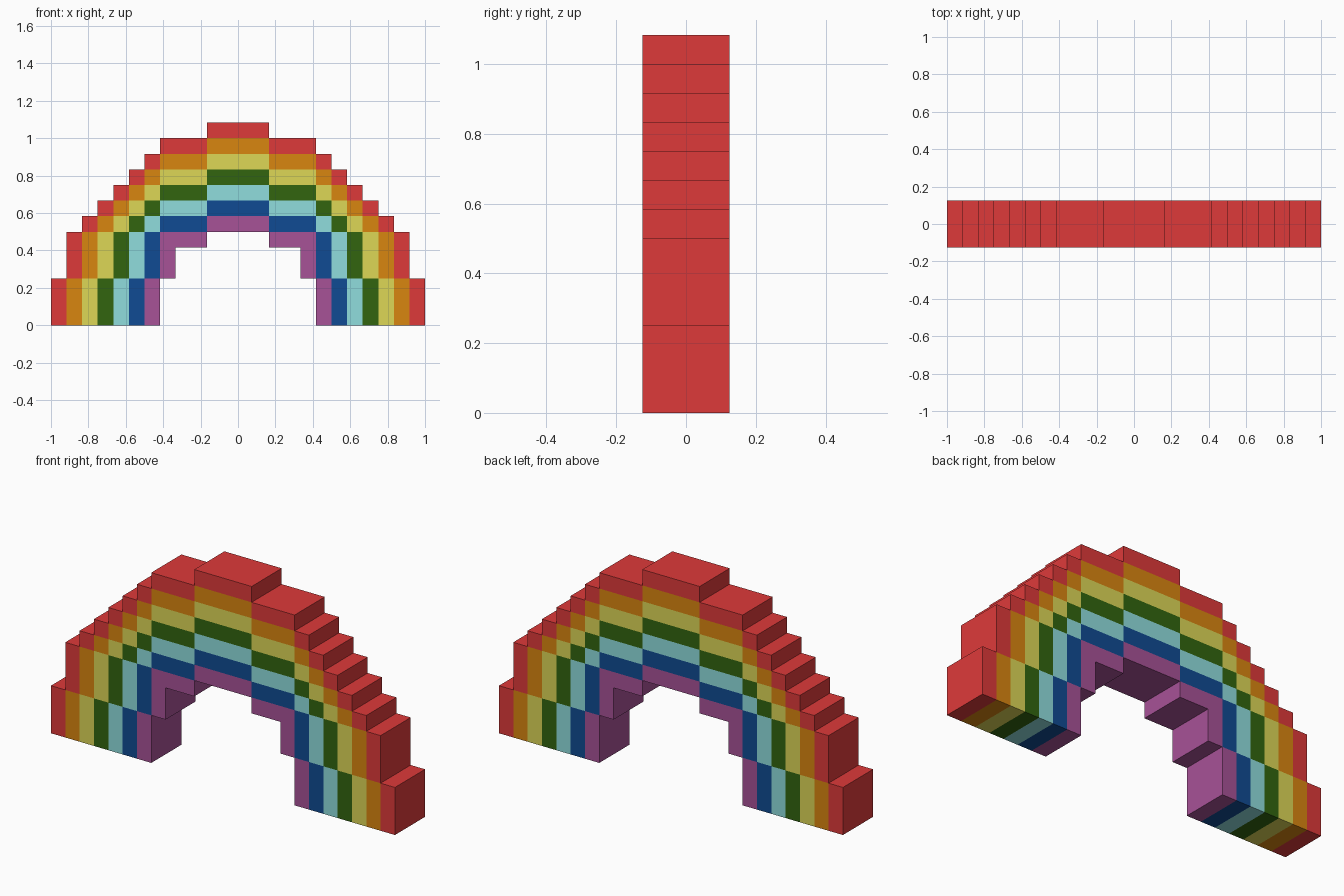
import bpy, bmesh
from mathutils import Matrix, Vector

if "Cube" in bpy.data.objects:
    bpy.data.objects.remove(bpy.data.objects["Cube"])

U = 1 / 12          # one block
HALF_DEPTH = 0.125

BANDS = [("red", "DE3A3A"), ("orange", "D98610"), ("yellow", "DDD756"),
         ("green", "32650F"), ("light_blue", "90DEDE"), ("blue", "104B93"),
         ("purple", "A75297")]


def linear(hex_code):
    vals = [int(hex_code[i:i + 2], 16) / 255 for i in (0, 2, 4)]
    return [v / 12.92 if v <= 0.04045 else ((v + 0.055) / 1.055) ** 2.4 for v in vals]


def add_block(bm, x0, x1, z0, z1):
    size = Vector(((x1 - x0) * U, 2 * HALF_DEPTH, (z1 - z0) * U))
    centre = Vector(((x0 + x1) / 2 * U, 0, (z0 + z1) / 2 * U))
    bmesh.ops.create_cube(bm, size=1, matrix=Matrix.Translation(centre) @ Matrix.Diagonal(size.to_4d()))


for k, (name, colour) in enumerate(BANDS):
    bm = bmesh.new()
    # crown of the arch
    add_block(bm, -2, 2, 12 - k, 13 - k)
    # right-hand blocks: shoulder, upper leg, foot, then the diagonal steps
    side = [(2, 5, 11 - k, 12 - k),
            (10 - k, 11 - k, 3, min(6, 11 - k)),
            (11 - k, 12 - k, 0, 3)]
    side += [(5 + i, 6 + i, 10 - k - i, 11 - k - i) for i in range(5 - k)]
    for x0, x1, z0, z1 in side:
        add_block(bm, x0, x1, z0, z1)
        add_block(bm, -x1, -x0, z0, z1)

    mesh = bpy.data.meshes.new(name + "_band")
    bm.to_mesh(mesh)
    bm.free()
    mat = bpy.data.materials.new(name)
    mat.diffuse_color = (*linear(colour), 1)
    mat.use_nodes = True
    mat.node_tree.nodes["Principled BSDF"].inputs["Base Color"].default_value = mat.diffuse_color
    mesh.materials.append(mat)
    bpy.context.collection.objects.link(bpy.data.objects.new(name + "_band", mesh))
